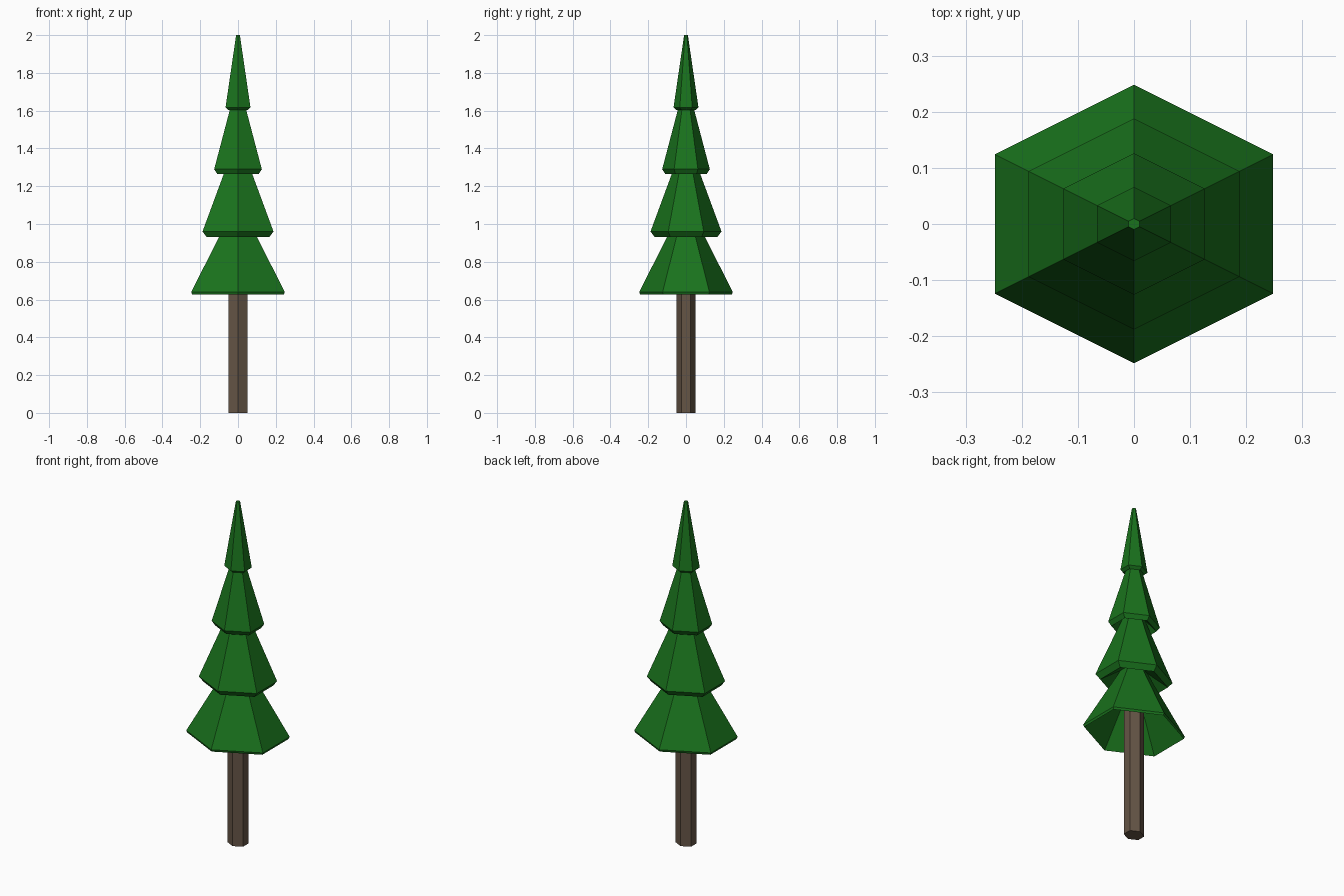
import bpy, bmesh

if "Cube" in bpy.data.objects:
    bpy.data.objects.remove(bpy.data.objects["Cube"])

# Slightly stretched hexagon outline shared by trunk and foliage
HEX = [(0, -1), (1, -0.5), (1, 0.5), (0, 1), (-1, 0.5), (-1, -0.5)]


def hex_lathe(name, profile, color, cap_bottom=True):
    """Stack hexagonal rings of (radius, z), from the bottom upward."""
    bm = bmesh.new()
    rings = [[bm.verts.new((x * r, y * r, z)) for x, y in HEX] for r, z in profile]
    for a, b in zip(rings, rings[1:]):
        for i in range(6):
            j = (i + 1) % 6
            bm.faces.new((a[i], a[j], b[j], b[i]))
    bm.faces.new(rings[-1])
    if cap_bottom:
        bm.faces.new(rings[0][::-1])
    mesh = bpy.data.meshes.new(name)
    bm.to_mesh(mesh)
    bm.free()
    mat = bpy.data.materials.new(name + "_color")
    mat.diffuse_color = (*color, 1)
    mat.use_nodes = True
    mat.node_tree.nodes["Principled BSDF"].inputs["Base Color"].default_value = mat.diffuse_color
    mesh.materials.append(mat)
    obj = bpy.data.objects.new(name, mesh)
    bpy.context.collection.objects.link(obj)
    return obj


# Trunk
hex_lathe("trunk", [(0.05, 0), (0.05, 0.9)], (0.13, 0.09, 0.06))

# Foliage: each tier is inner hollow, lower lip, rim, then slope to the next neck
tiers = [
    [(0.05, 0.9), (0.243, 0.627), (0.248, 0.64)],
    [(0.065, 1.0), (0.165, 0.93), (0.188, 0.96)],
    [(0.055, 1.32), (0.11, 1.265), (0.126, 1.29)],
    [(0.034, 1.64), (0.05, 1.603), (0.066, 1.617)],
]
profile = [p for tier in tiers for p in tier] + [(0.01, 2.0)]
hex_lathe("foliage", profile, (0.01, 0.17, 0.012), cap_bottom=False)
